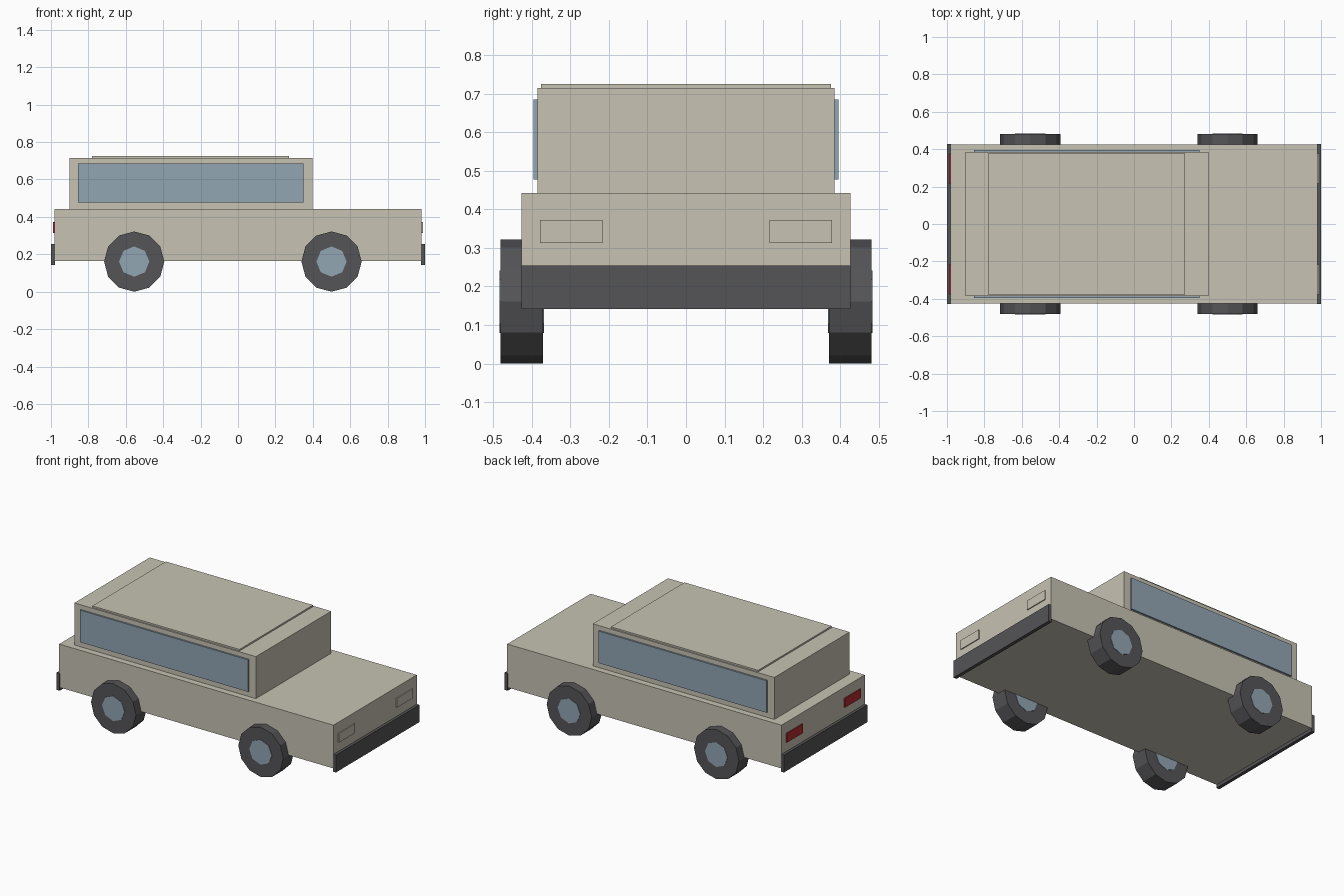
import bpy
import math

cube = bpy.data.objects.get("Cube")
if cube:
    bpy.data.objects.remove(cube, do_unlink=True)


def material(name, rgb):
    m = bpy.data.materials.new(name)
    m.use_nodes = True
    color = (*rgb, 1)
    m.diffuse_color = color
    m.node_tree.nodes["Principled BSDF"].inputs["Base Color"].default_value = color
    return m


BEIGE = material("beige paint", (0.57, 0.54, 0.45))
GLASS = material("blue grey glass", (0.29, 0.38, 0.45))
DARK = material("dark rubber", (0.09, 0.088, 0.094))
RED = material("red lamp", (0.45, 0.025, 0.03))


def box(name, mat, x, y, z):
    """Box from its (min, max) ranges along each axis."""
    ranges = (x, y, z)
    bpy.ops.mesh.primitive_cube_add(size=1, location=[(a + b) / 2 for a, b in ranges])
    ob = bpy.context.object
    ob.name = name
    ob.scale = [b - a for a, b in ranges]
    bpy.ops.object.transform_apply(location=False, rotation=False, scale=True)
    ob.data.materials.append(mat)
    return ob


def disc(name, mat, sides, radius, width, center):
    """Faceted cylinder with its axis along y and a corner on top."""
    bpy.ops.mesh.primitive_cylinder_add(vertices=sides, radius=radius, depth=width,
                                        location=center, rotation=(math.pi / 2, 0, 0))
    ob = bpy.context.object
    ob.name = name
    ob.data.materials.append(mat)
    return ob


# Body, cabin and raised roof panel
box("body", BEIGE, (-0.982, 0.982), (-0.426, 0.426), (0.163, 0.443))
box("cabin", BEIGE, (-0.902, 0.398), (-0.385, 0.385), (0.443, 0.715))
box("roof_panel", BEIGE, (-0.78, 0.274), (-0.376, 0.376), (0.715, 0.725))

# Side windows
for side, s in (("left", 1), ("right", -1)):
    box(side + "_window", GLASS, (-0.855, 0.35), sorted((s * 0.38, s * 0.396)), (0.478, 0.685))

# Bumpers and lamps at both ends
for end, e, lamp_mat in (("front", 1, BEIGE), ("rear", -1, RED)):
    box(end + "_bumper", DARK, sorted((e * 0.978, e)), (-0.427, 0.427), (0.142, 0.254))
    for side, s in (("left", 1), ("right", -1)):
        box(f"{end}_{side}_lamp", lamp_mat, sorted((e * 0.975, e * 0.988)),
            sorted((s * 0.216, s * 0.378)), (0.313, 0.373))

# Wheels with hubs showing on both faces
for end, x in (("front", 0.5), ("rear", -0.555)):
    for side, s in (("left", 1), ("right", -1)):
        center = (x, s * 0.426, 0.161)
        disc(f"{end}_{side}_tire", DARK, 12, 0.161, 0.11, center)
        disc(f"{end}_{side}_hub", GLASS, 8, 0.081, 0.115, center)
